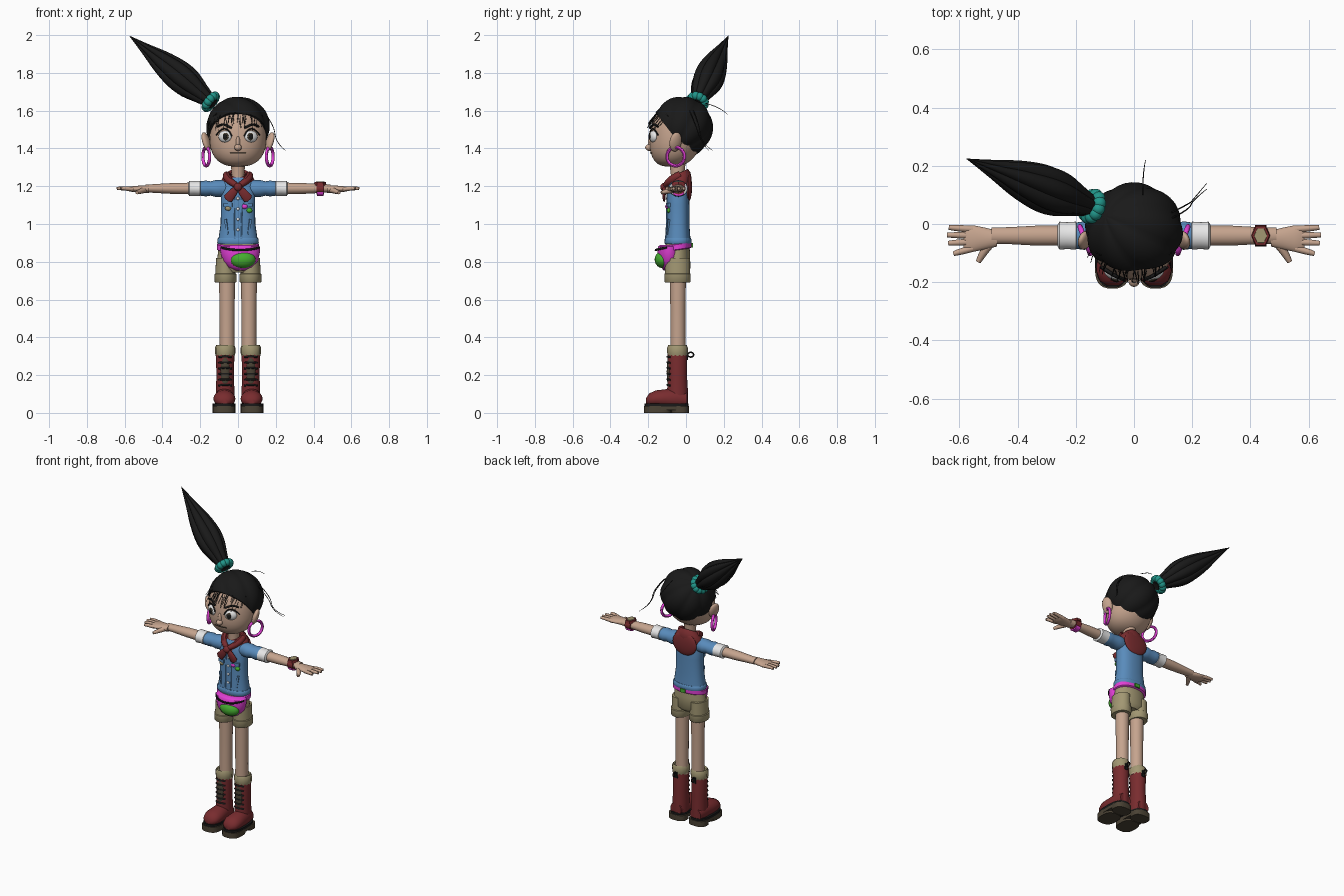
import bpy, bmesh, random
from math import sin, cos, tau, pi, atan2, hypot, radians, copysign
from mathutils import Vector, Matrix, Euler

random.seed(4)
if "Cube" in bpy.data.objects:
    bpy.data.objects.remove(bpy.data.objects["Cube"])
made = []


def material(name, *rgb):
    m = bpy.data.materials.new(name)
    m.use_nodes = True
    m.diffuse_color = (*rgb, 1)
    m.node_tree.nodes["Principled BSDF"].inputs["Base Color"].default_value = (*rgb, 1)
    return m


skin = material("skin", .56, .37, .27)
black = material("black", .01, .01, .01)
white = material("white", .8, .8, .8)
denim = material("denim blue", .10, .26, .50)
red = material("dark red", .19, .025, .028)
khaki = material("khaki", .36, .31, .17)
magenta = material("magenta", .75, .05, .66)
green = material("green", .06, .42, .03)
teal = material("teal", .015, .30, .25)
brown = material("dark brown", .07, .055, .035)


def add(name, data, mat):
    data.materials.append(mat)
    ob = bpy.data.objects.new(name, data)
    bpy.context.scene.collection.objects.link(ob)
    made.append(ob)
    return ob


def from_bm(name, mat, bm):
    bmesh.ops.recalc_face_normals(bm, faces=bm.faces[:])
    me = bpy.data.meshes.new(name)
    bm.to_mesh(me)
    bm.free()
    return add(name, me, mat)


def basis(axis):
    d = Vector(axis).normalized()
    u = Vector((0, 0, 1)).cross(d)
    u = u.normalized() if u.length > .01 else Vector((1, 0, 0))
    return d, u, d.cross(u)


def loft(name, mat, rings, axis=(0, 0, 1), at=(0, 0, 0), sq=1, ripple=0, lean=0, count=28):
    """Skin elliptical rings (distance, radius u, radius v, shift v) along an axis."""
    d, u, v = basis(axis)
    bm, loops = bmesh.new(), []
    for t, ru, rv, *shift in rings:
        centre = Vector(at) + d * t + v * sum(shift)
        loop = []
        for k in range(count):
            a = tau * k / count
            f = 1 + ripple * cos(a * count / 2)
            c, s = (copysign(abs(w) ** sq, w) * f for w in (cos(a), sin(a)))
            p = centre + u * ru * c + v * rv * s
            p.z += lean * (p.y - at[1])
            loop.append(bm.verts.new(p))
        loops.append(loop)
    for a, b in zip(loops, loops[1:]):
        for k in range(count):
            j = (k + 1) % count
            bm.faces.new((a[k], a[j], b[j], b[k]))
    bm.faces.new(loops[0])
    bm.faces.new(loops[-1])
    return from_bm(name, mat, bm)


def blob(name, mat, loc, size, rot=(0, 0, 0)):
    bm = bmesh.new()
    bmesh.ops.create_uvsphere(bm, u_segments=24, v_segments=14, radius=1,
                              matrix=Matrix.LocRotScale(Vector(loc), Euler(rot), Vector(size)))
    return from_bm(name, mat, bm)


def box(name, mat, loc, size, rot=(0, 0, 0)):
    bm = bmesh.new()
    bmesh.ops.create_cube(bm, size=1, matrix=Matrix.LocRotScale(Vector(loc), Euler(rot), Vector(size)))
    return from_bm(name, mat, bm)


def tubes(name, mat, paths, cyclic=False):
    """One object of smooth round strands; each path is a list of (point, radius)."""
    cu = bpy.data.curves.new(name, "CURVE")
    cu.dimensions, cu.bevel_depth, cu.bevel_resolution, cu.use_fill_caps = "3D", 1, 2, True
    for path in paths:
        sp = cu.splines.new("NURBS")
        sp.points.add(len(path) - 1)
        for q, (p, r) in zip(sp.points, path):
            q.co, q.radius = (*p, 1), r
        sp.order_u, sp.resolution_u = 3, 4
        sp.use_endpoint_u, sp.use_cyclic_u = not cyclic, cyclic
    return add(name, cu, mat)


def front_y(rings, x, z, sq=1, y=0):
    """Front surface of an upright loft."""
    for a, b in zip(rings, rings[1:]):
        if a[0] <= z <= b[0]:
            f = (z - a[0]) / (b[0] - a[0])
            _, rx, ry, sh = (m + (n - m) * f for m, n in zip(a, b))
            return y + sh - ry * max(0, 1 - abs(x / rx) ** (2 / sq)) ** (sq / 2)
    return y


# head
HEAD = [(1.303, .04, .04, -.08), (1.318, .09, .08, -.075), (1.35, .127, .112, -.068), (1.40, .148, .135, -.06),
        (1.46, .152, .14, -.052), (1.52, .148, .138, -.05), (1.58, .13, .112, -.05), (1.62, .09, .08, -.05),
        (1.64, .03, .03, -.05)]
head = loft("head", skin, HEAD, count=36)
head.modifiers.new("round", "SUBSURF").render_levels = 1
loft("neck", skin, [(1.18, .038, .038), (1.26, .033, .035), (1.34, .04, .045)], at=(0, -.045, 0))
blob("nose", skin, (0, -.194, 1.405), (.02, .022, .018))
blob("nose_bridge", skin, (0, -.188, 1.43), (.012, .014, .035))
tubes("mouth", brown, [[((x, front_y(HEAD, x, 1.375) - .001, 1.375), .003) for x in (-.042, -.02, 0, .02, .042)]])

for s, side in ((1, "left"), (-1, "right")):
    # eyes and brows
    turn = s * radians(24)
    out = Vector((sin(turn), -cos(turn), 0))
    eye = Vector((s * .07, front_y(HEAD, .07, 1.463), 1.463)) - out * .004
    gaze = eye - Vector((cos(turn), sin(turn), 0)) * s * .008
    blob(side + "_eye", white, eye, (.037, .02, .031), (0, 0, turn))
    blob(side + "_iris", brown, gaze + out * .0145, (.018, .007, .02), (0, 0, turn))
    blob(side + "_pupil", black, gaze + out * .0195, (.012, .004, .014), (0, 0, turn))
    for part, pts, r in (("lashes", ((.033, 1.465), (.045, 1.495), (.075, 1.507), (.103, 1.49), (.115, 1.47)), .004),
                         ("brow", ((.035, 1.508), (.06, 1.522), (.085, 1.53), (.11, 1.515)), .006)):
        tubes(f"{side}_{part}", black, [[((s * x, front_y(HEAD, x, z) - .006, z), r) for x, z in pts]])
    # ears and hoops
    blob(side + "_ear", skin, (s * .168, -.055, 1.435), (.018, .034, .053), (0, s * .3, s * .4))
    hoop = [Vector((s * .018 * cos(a), .047 * cos(a), .05 * sin(a))) for a in (tau * k / 16 for k in range(16))]
    tubes(side + "_earring", magenta, [[(Vector((s * .168, -.055, 1.357)) + p, .009) for p in hoop]], True)

# hair cap, grooved towards the ponytail
bm = bmesh.new()
bmesh.ops.create_uvsphere(bm, u_segments=64, v_segments=28, radius=1)
swirl = Vector((-.6, .3, .75)).to_track_quat("Z", "Y")
for v in bm.verts:
    x, y, z = v.co
    v.co *= 1 + .06 * hypot(x, y) * (abs(sin(4 * atan2(y, x))) - .6)
    v.co = swirl @ v.co
    v.co = Vector((v.co.x * .166, v.co.y * .16 - .02, v.co.z * .16 + 1.513))
bmesh.ops.bisect_plane(bm, geom=bm.verts[:] + bm.edges[:] + bm.faces[:], plane_co=(0, 0, 1.38),
                       plane_no=(0, 1.3, 1), clear_inner=True)
bmesh.ops.holes_fill(bm, edges=[e for e in bm.edges if e.is_boundary])
from_bm("hair_cap", black, bm)

# fringe and loose strands
fringe = []
for k in range(34):
    x = -.14 + .28 * k / 33
    drop, sway = random.uniform(.05, .11), random.uniform(-.025, .025)
    top = 1.615 - 2 * x * x
    fringe.append([((x * .9, front_y(HEAD, x * .8, top) + .01, top), .003),
                   ((x + sway / 3, front_y(HEAD, x, top) - .03, top - drop * .4), .002),
                   ((x + sway, front_y(HEAD, x, top - drop) - .018, top - drop), .001)])
tubes("fringe", black, fringe)
tubes("loose_strands", black, [
    [((.13, .02 + k, 1.6), .003), ((.19, .05 + k, 1.53), .002), ((.2, .08, 1.43), .002), ((.25, .12 + k, 1.39), .001)]
    for k in (0, .02)] + [[((.03, .1, 1.64), .002), ((.03, .18, 1.62), .002), ((.04, .22, 1.58), .001)]])

# ponytail and its scrunchie
base, tip = Vector((-.13, .055, 1.635)), Vector((-.575, .224, 1.996))
d, u, v = basis(tip - base)
locks = []
for k in range(8):
    ray = (u * cos(tau * k / 7) + v * sin(tau * k / 7)) * (k < 7)
    locks.append([(base.lerp(tip, t) + ray * off, r) for t, off, r in (
        (0, .015, .015), (.14, .03, .022), (.34, .054, .037), (.58, .044, .027), (.8, .022, .009), (1, 0, .001))])
tubes("ponytail", black, locks)
bm = bmesh.new()
for k in range(12):
    a = tau * k / 12
    p = base + d * .02 + (u * cos(a) + v * sin(a)) * .04
    bmesh.ops.create_uvsphere(bm, u_segments=14, v_segments=10, radius=.023, matrix=Matrix.Translation(p))
from_bm("scrunchie", teal, bm)

# jacket
BODY = [(.895, .105, .068, 0), (.93, .102, .065, 0), (1.0, .092, .06, 0), (1.1, .09, .06, 0),
        (1.17, .092, .058, 0), (1.22, .08, .05, 0), (1.245, .045, .04, 0)]
loft("jacket", denim, BODY, at=(0, -.042, 0), sq=.85)
loft("jacket_hem", denim, [(.893, .106, .068), (.9, .11, .072), (.92, .109, .071), (.926, .104, .067)],
     at=(0, -.042, 0), sq=.85)


def on_chest(x, z):
    return (x, front_y(BODY, x, z, .85, -.042), z)


tubes("placket_seams", denim, [[(on_chest(x, z), .004) for z in (.92, 1.0, 1.06, 1.12, 1.18)] for x in (-.02, .02)])
for k in range(5):
    blob(f"button_{k}", white, on_chest(0, .915 + .055 * k), (.008, .005, .008))
for s in (-1, 1):
    box("pocket_flap", denim, on_chest(s * .052, 1.10), (.045, .014, .022), (0, 0, s * .25))
    box("side_pocket", denim, on_chest(s * .06, .985), (.012, .014, .08), (0, s * .15, s * .35))
for name, mat, x, z in (("green_badge", green, .06, 1.072), ("magenta_badge", magenta, .035, 1.093),
                        ("khaki_badge", khaki, -.052, 1.083)):
    blob(name, mat, on_chest(x, z), (.016, .011, .013))

# neck scarf with knot, tails and back flap
loft("scarf", red, [(1.16, .08, .05), (1.185, .098, .064), (1.215, .096, .064), (1.245, .08, .058), (1.27, .055, .044),
                    (1.265, .04, .036), (1.22, .036, .034)], at=(0, -.035, 0), lean=.5)
blob("scarf_back_flap", red, (0, .014, 1.195), (.088, .018, .075))
blob("scarf_knot", red, (0, -.118, 1.195), (.022, .018, .022))
for s in (-1, 1):
    tubes("scarf_roll", red, [[((s * .06, -.03, 1.26), .02), ((s * .066, -.09, 1.235), .022), ((0, -.112, 1.2), .014)]])
    loft("scarf_tail", red, [(0, .008, .01), (.04, .01, .022), (.085, .007, .026), (.095, .003, .012)],
         (s * .06, 0, -.075), (0, -.116, 1.2))

for s, side in ((1, "left"), (-1, "right")):
    # arms, along the x axis
    arm = dict(axis=(s, 0, 0), at=(0, -.04, 1.188))
    loft(side + "_sleeve", denim, [(.05, .04, .045), (.09, .045, .044), (.12, .05, .044), (.145, .043, .038),
                                   (.17, .049, .042), (.2, .045, .038)], **arm)
    loft(side + "_cuff", white, [(.195, .04, .034), (.2, .048, .041), (.23, .046, .039), (.256, .048, .041),
                                 (.262, .038, .034)], **arm)
    loft(side + "_forearm", skin, [(.24, .034, .031), (.34, .034, .029), (.43, .029, .024), (.49, .028, .02)], **arm)
    loft(side + "_palm", skin, [(.47, .027, .021), (.51, .037, .019), (.55, .045, .016), (.575, .044, .013),
                                (.585, .036, .008)], axis=(s, 0, 0), at=(0, -.05, 1.185))
    ends = ((.636, -.012), (.642, -.038), (.638, -.066), (.62, -.102))
    tubes(side + "_fingers", skin, [[((s * .555, -.018 - .022 * k, 1.184), .012), ((s * .6, y * .9 - .004, 1.19), .012),
                                     ((s * x, y, 1.188), .008)] for k, (x, y) in enumerate(ends)])
    tubes(side + "_thumb", skin, [[((s * .48, -.05, 1.184), .016), ((s * .515, -.09, 1.175), .016),
                                   ((s * .535, -.13, 1.166), .009)]])
    # legs and shorts
    loft(side + "_leg", skin, [(.3, .04, .04), (.42, .039, .04), (.55, .04, .04), (.75, .043, .043)],
         at=(s * .058, -.043, 0))
    loft(side + "_shorts_leg", khaki, [(.69, .054, .065), (.695, .058, .069), (.735, .059, .07), (.738, .054, .066),
                                       (.82, .05, .066)], at=(s * .066, -.045, 0))
    # boots
    cx = s * .068
    boot = dict(at=(cx, -.045, 0))
    loft(side + "_sock", khaki, [(.3, .048, .05), (.315, .052, .054), (.345, .053, .055), (.36, .046, .048),
                                 (.352, .04, .04)], ripple=.03, **boot)
    loft(side + "_boot_shaft", red, [(.045, .048, .055), (.12, .049, .055), (.2, .046, .05), (.3, .049, .052),
                                     (.315, .048, .05)], **boot)
    loft(side + "_boot_foot", red, [(-.005, .04, .04, -.005), (.05, .05, .058), (.11, .056, .05), (.16, .058, .044),
                                    (.195, .046, .034, -.006), (.212, .02, .014, -.012)],
         axis=(0, -1, 0), at=(s * .072, 0, .075))
    for part, mat, y, length, low, high in (("welt", black, -.103, .116, .034, .05), ("tread", brown, -.15, .072, 0, .036),
                                            ("midsole", brown, -.103, .114, .014, .036), ("heel", brown, -.03, .046, 0, .036)):
        loft(f"{side}_boot_{part}", mat, [(low, .06, length), (high, .06, length)], at=(s * .074, y, 0), sq=.75)
    blob(side + "_boot_tongue", brown, (cx, -.088, .22), (.024, .014, .09))
    tubes(side + "_laces", black, [[((cx - .034, -.083, z), .005), ((cx, -.115, z + .006), .006),
                                    ((cx + .034, -.083, z), .005)] for z in (.145, .175, .205, .235, .265, .295)])
    ring = [((cx, .025 + .016 * cos(a), .308 + .013 * sin(a)), .004) for a in (tau * k / 10 for k in range(10))]
    tubes(side + "_pull_loop", black, [ring], True)
    box(side + "_heel_tab", black, (cx, .007, .3), (.022, .008, .04))

# wristwatch
loft("watch_strap", red, [(.415, .037, .031), (.455, .037, .031)], axis=(1, 0, 0), at=(0, -.04, 1.188))
loft("watch_case", red, [(1.205, .034, .042), (1.222, .03, .038)], at=(.435, -.04, 0), count=6)
loft("watch_face", khaki, [(1.215, .024, .03), (1.226, .022, .028)], at=(.435, -.04, 0), count=6)
loft("bracelet", magenta, [(.418, .03, .018), (.452, .03, .018)], axis=(1, 0, 0), at=(0, -.04, 1.166))

# shorts seat, belt and waist pack
loft("shorts", khaki, [(.742, .07, .05), (.765, .115, .068), (.84, .107, .067), (.9, .1, .062)], at=(0, -.045, 0))
loft("belt", magenta, [(.862, .106, .067), (.866, .112, .072), (.892, .112, .072), (.896, .105, .066)],
     at=(0, -.043, 0), sq=.9, lean=.15)
loft("waist_pack", magenta, [(.755, .03, .03), (.772, .07, .046), (.805, .094, .06), (.85, .104, .064), (.88, .104, .06),
                             (.888, .09, .05)], at=(.012, -.088, 0))
blob("pack_pocket", green, (.025, -.122, .812), (.068, .044, .046))
tubes("pack_zipper", black, [[((.012 + x, y, z), .006) for x, y, z in (
    (-.1, -.1, .876), (-.08, -.143, .868), (0, -.166, .86), (.08, -.143, .868), (.1, -.1, .876))]])
box("belt_buckle", green, (0, .03, .888), (.035, .012, .024))

# turn strands into meshes and smooth everything
bpy.ops.object.select_all(action="DESELECT")
for ob in made:
    ob.select_set(ob.type == "CURVE")
    if ob.type == "CURVE":
        bpy.context.view_layer.objects.active = ob
bpy.ops.object.convert(target="MESH")
for ob in made:
    ob.select_set(True)
bpy.context.view_layer.objects.active = head
bpy.ops.object.shade_smooth_by_angle(angle=radians(45))
